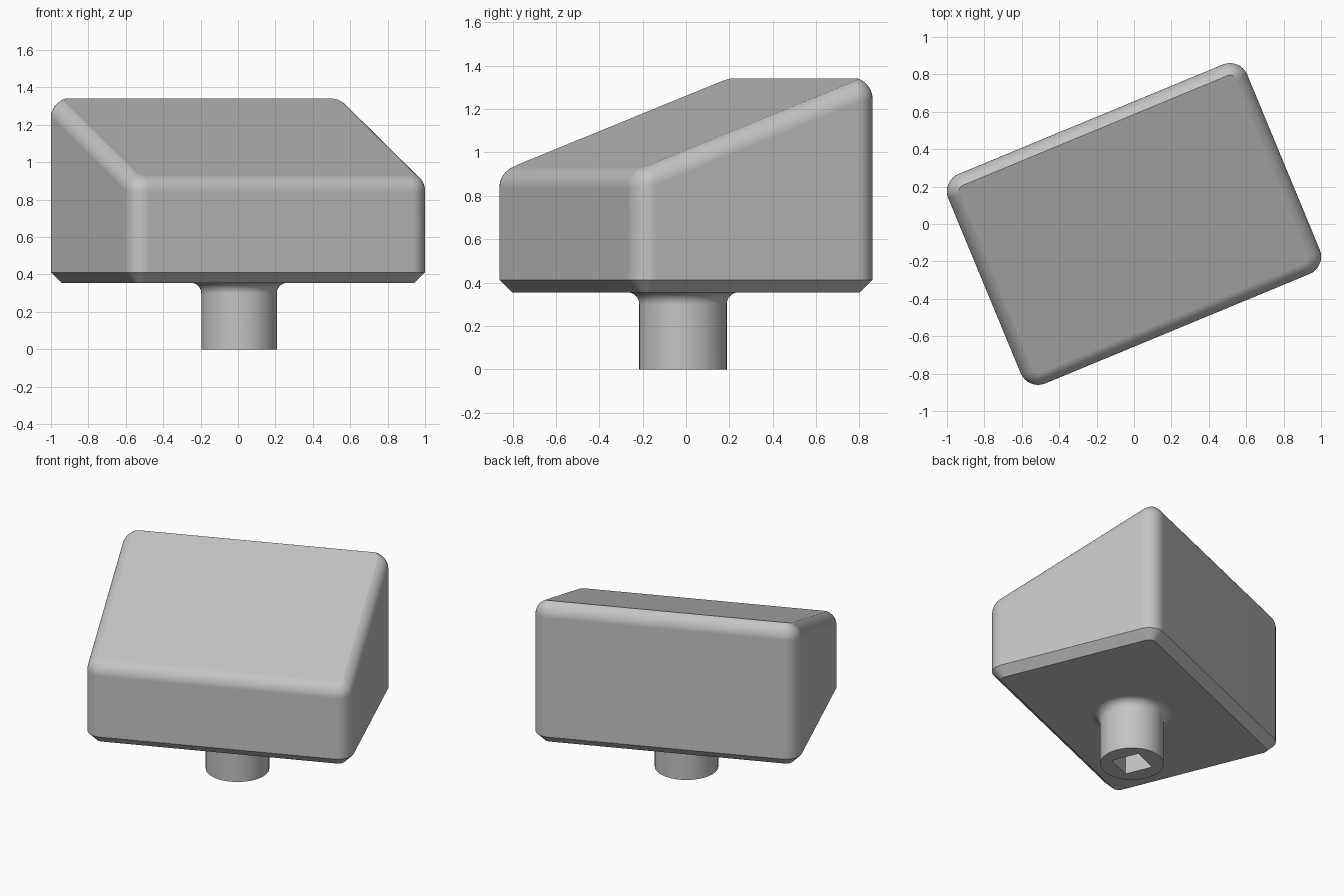
import bpy
import bmesh
from math import sin, cos, pi, radians, tan

cube = bpy.data.objects.get("Cube")
if cube:
    bpy.data.objects.remove(cube, do_unlink=True)

TURN = radians(22.5)          # whole model is turned about z
HALF_W, HALF_D, ROUND = 0.865, 0.606, 0.1
BASE, CHAMFER = 0.355, 0.057
SLOPE = radians(20.7)

grey = bpy.data.materials.new("light grey")
grey.use_nodes = True
colour = (0.55, 0.55, 0.55, 1)
grey.diffuse_color = colour
grey.node_tree.nodes["Principled BSDF"].inputs["Base Color"].default_value = colour


def loft(name, rings):
    """Skin a list of equal-length rings and cap both ends."""
    bm = bmesh.new()
    loops = [[bm.verts.new(p) for p in ring] for ring in rings]
    n = len(loops[0])
    for low, high in zip(loops, loops[1:]):
        for i in range(n):
            j = (i + 1) % n
            bm.faces.new((low[i], low[j], high[j], high[i]))
    bm.faces.new(loops[0][::-1])
    bm.faces.new(loops[-1])
    bmesh.ops.recalc_face_normals(bm, faces=bm.faces)
    mesh = bpy.data.meshes.new(name)
    bm.to_mesh(mesh)
    bm.free()
    mesh.materials.append(grey)
    ob = bpy.data.objects.new(name, mesh)
    bpy.context.collection.objects.link(ob)
    ob.rotation_euler.z = TURN
    bpy.ops.object.select_all(action="DESELECT")
    ob.select_set(True)
    bpy.context.view_layer.objects.active = ob
    bpy.ops.object.shade_smooth_by_angle(angle=radians(15))
    weighted = ob.modifiers.new("even_normals", "WEIGHTED_NORMAL")
    weighted.keep_sharp = True
    return ob


def rounded_rect(inset, steps=8):
    """Rounded rectangle outline, moved inwards by inset."""
    pts = []
    for k, (sx, sy) in enumerate(((1, 1), (-1, 1), (-1, -1), (1, -1))):
        for i in range(steps + 1):
            a = (k + i / steps) * pi / 2
            r = ROUND - inset
            pts.append((sx * (HALF_W - ROUND) + r * cos(a),
                        sy * (HALF_D - ROUND) + r * sin(a)))
    return pts


# Wedge body: chamfered underside, straight walls, rounded rim, sloping top
rings = [[(x, y, BASE) for x, y in rounded_rect(CHAMFER)],
         [(x, y, BASE + CHAMFER) for x, y in rounded_rect(0)]]
sweep = pi / 2 - SLOPE
rim_inset = ROUND * (1 - cos(sweep))
rim = rounded_rect(rim_inset)
ARC = 8
for s in range(ARC + 1):
    a = sweep * s / ARC
    drop = ROUND * (sin(sweep) - sin(a))
    outline = rounded_rect(ROUND * (1 - cos(a)))
    rings.append([(x, y, 1.136 + tan(SLOPE) * ry - drop)
                  for (x, y), (rx, ry) in zip(outline, rim)])
loft("wedge_body", rings)

# Stem: flared at the body, with a square socket in its lower end
SEG, STEM_R, FLARE, OFFSET = 64, 0.202, 0.055, -0.015


def circle(r, z):
    angles = [2 * pi * i / SEG for i in range(SEG)]
    return [(r * cos(a), OFFSET + r * sin(a), z) for a in angles]


def square(h, z):
    ring = []
    for x, y, _ in circle(1, z):
        y -= OFFSET
        k = h / max(abs(x), abs(y))
        ring.append((x * k, OFFSET + y * k, z))
    return ring


stem = [square(0.095, 0.3), square(0.095, 0), circle(STEM_R, 0)]
for s in range(9):
    a = pi / 2 * s / 8
    stem.append(circle(STEM_R + FLARE * (1 - cos(a)), BASE - FLARE + FLARE * sin(a)))
loft("socket_stem", stem)
